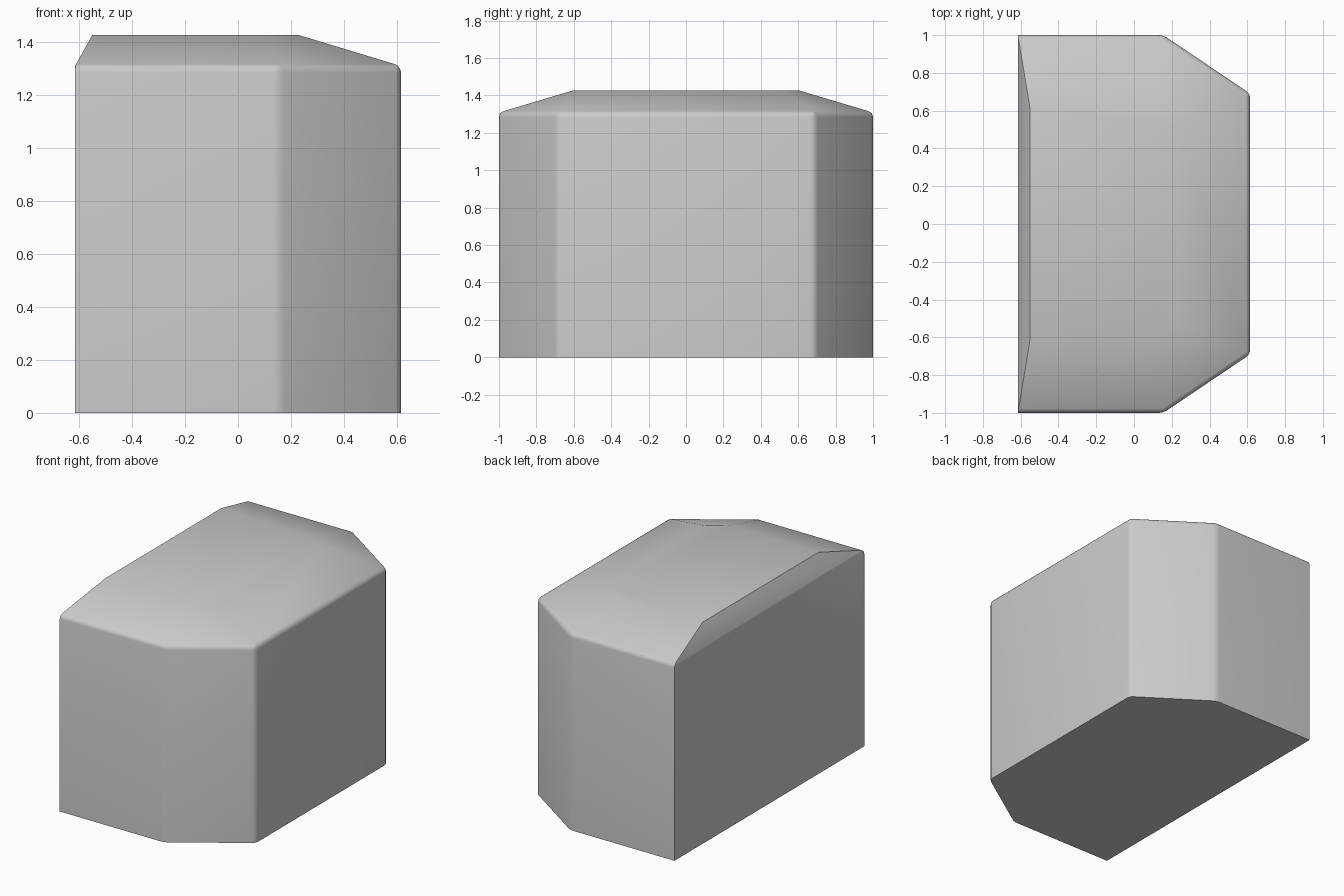
import bpy, bmesh, math

if "Cube" in bpy.data.objects:
    bpy.data.objects.remove(bpy.data.objects["Cube"])

# Footprint, starting and ending on the flat rear wall (x = -0.615)
base = [(-0.615, -1), (0.155, -1), (0.615, -0.69),
        (0.615, 0.69), (0.155, 1), (-0.615, 1)]
# Smaller flat area on top of the sloping roof
crown = [(-0.55, -0.61), (0.11, -0.61), (0.23, -0.53),
         (0.23, 0.53), (0.11, 0.61), (-0.55, 0.61)]
RIM_Z, TOP_Z = 1.308, 1.425

bm = bmesh.new()
rings = [[bm.verts.new((x, y, z)) for x, y in pts]
         for pts, z in ((base, 0), (base, RIM_Z), (crown, TOP_Z))]

# Bottom, walls, roof slopes and crown
bm.faces.new(rings[0][::-1])
bm.faces.new(rings[2])
n = len(base)
for low, high in zip(rings, rings[1:]):
    for i in range(n):
        j = (i + 1) % n
        bm.faces.new((low[i], low[j], high[j], high[i]))

# Round the rim and the upright corners, leaving the rear wall crisp
edges = [bm.edges.get((rings[1][i], rings[1][i + 1])) for i in range(n - 1)]
edges += [bm.edges.get((rings[0][i], rings[1][i])) for i in range(1, n - 1)]
bmesh.ops.bevel(bm, geom=edges, offset=0.024, segments=3, profile=0.5,
                affect='EDGES', clamp_overlap=True)
bmesh.ops.recalc_face_normals(bm, faces=bm.faces)

mesh = bpy.data.meshes.new("block_body")
bm.to_mesh(mesh)
bm.free()
body = bpy.data.objects.new("block_body", mesh)
bpy.context.collection.objects.link(body)

# Soft shading with sharp rear and bottom edges
bpy.context.view_layer.objects.active = body
body.select_set(True)
bpy.ops.object.shade_smooth_by_angle(angle=math.radians(50))
